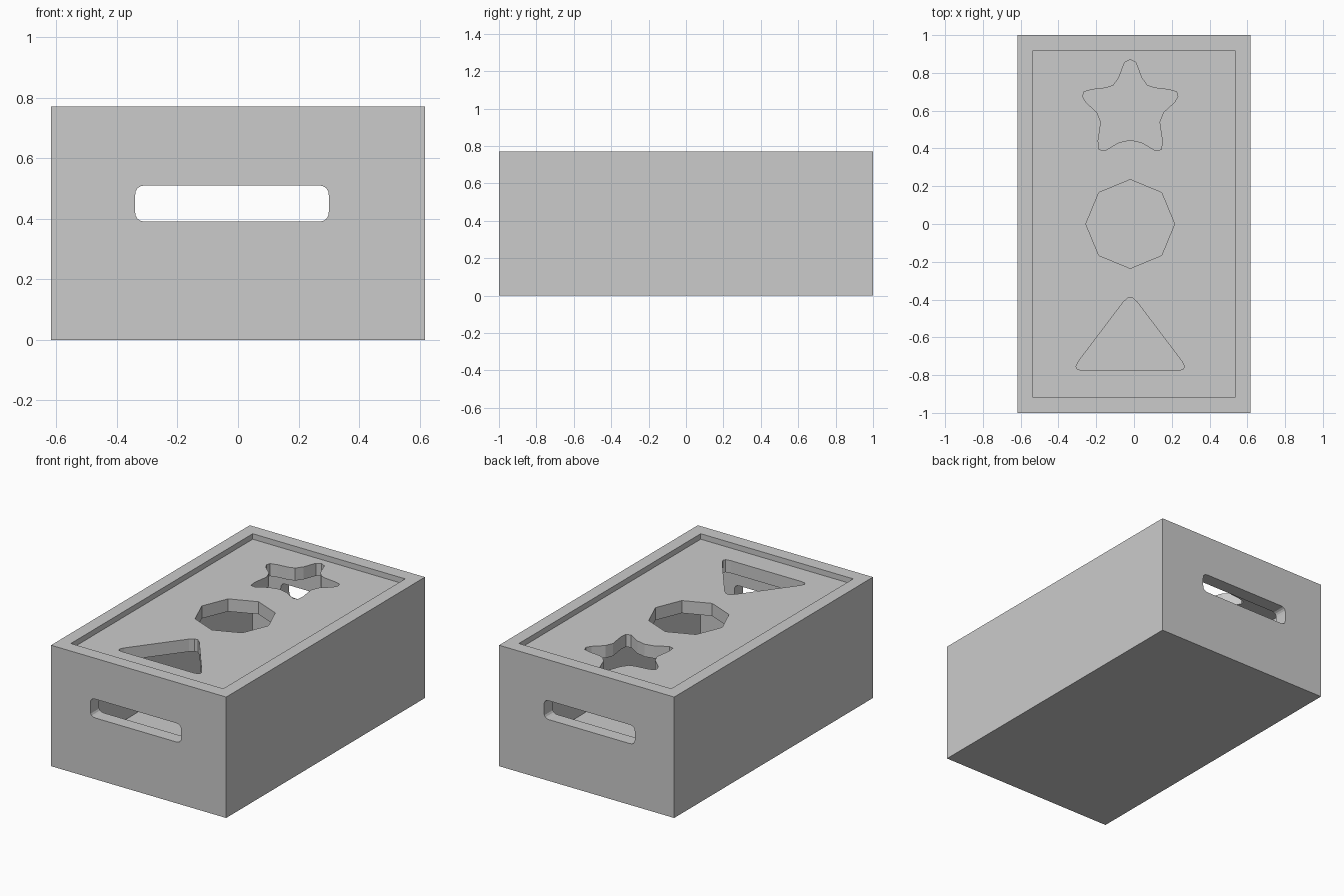
import bpy
import bmesh
import math
from mathutils import Matrix, Vector

HALF_X, HALF_Y, HEIGHT = 0.617, 1.0, 0.77
IN_X, IN_Y = 0.537, 0.915          # inner faces of the walls
FLOOR, LID_LOW, LID_TOP = 0.075, 0.655, 0.735
OFFSET = -0.02                     # openings sit slightly off centre

cube = bpy.data.objects.get("Cube")
if cube:
    bpy.data.objects.remove(cube, do_unlink=True)

grey = bpy.data.materials.new("light_grey")
grey.use_nodes = True
grey.diffuse_color = (0.6, 0.6, 0.6, 1)
grey.node_tree.nodes["Principled BSDF"].inputs["Base Color"].default_value = (0.6, 0.6, 0.6, 1)


def prism(name, outline, low, high, matrix=None):
    """Extrude a flat outline from low to high along local z."""
    bm = bmesh.new()
    face = bm.faces.new([bm.verts.new((x, y, low)) for x, y in outline])
    top = bmesh.ops.extrude_face_region(bm, geom=[face])["geom"]
    verts = [v for v in top if isinstance(v, bmesh.types.BMVert)]
    bmesh.ops.translate(bm, verts=verts, vec=(0, 0, high - low))
    bmesh.ops.recalc_face_normals(bm, faces=bm.faces)
    if matrix:
        bm.transform(matrix)
    mesh = bpy.data.meshes.new(name)
    bm.to_mesh(mesh)
    bm.free()
    mesh.materials.append(grey)
    obj = bpy.data.objects.new(name, mesh)
    bpy.context.collection.objects.link(obj)
    return obj


def rectangle(hx, hy):
    return [(-hx, -hy), (hx, -hy), (hx, hy), (-hx, hy)]


def rounded(corners, radius, steps=4):
    """Round every corner of a convex outline with an arc-like curve."""
    result = []
    for i, corner in enumerate(corners):
        c = Vector(corner)
        a = c + (Vector(corners[i - 1]) - c).normalized() * radius
        b = c + (Vector(corners[(i + 1) % len(corners)]) - c).normalized() * radius
        for k in range(steps + 1):
            t = k / steps
            result.append(tuple(a * (1 - t) ** 2 + c * 2 * t * (1 - t) + b * t * t))
    return result


def cut(target, cutter):
    cutter.hide_render = True
    mod = target.modifiers.new("cut", 'BOOLEAN')
    mod.operation = 'DIFFERENCE'
    mod.solver = 'EXACT'
    mod.object = cutter
    bpy.context.view_layer.objects.active = target
    bpy.ops.object.modifier_apply(modifier=mod.name)
    bpy.data.objects.remove(cutter, do_unlink=True)


# Hollow box with a recessed top panel
box = prism("sorting_box", rectangle(HALF_X, HALF_Y), 0, HEIGHT)
cut(box, prism("cavity", rectangle(IN_X, IN_Y), FLOOR, LID_LOW))
cut(box, prism("top_recess", rectangle(IN_X, IN_Y), LID_TOP, HEIGHT + 0.1))

# Long rounded handle slot through both end walls
slot = rounded(rectangle(0.32, 0.06), 0.035)
stand = Matrix.Translation((OFFSET, 0, 0.45)) @ Matrix.Rotation(math.pi / 2, 4, 'X')
cut(box, prism("handle_slot", slot, -1.2, 1.2, stand))

# Star, octagon and triangle openings in the top panel
half_star = [(0.03, 0.855), (0.06, 0.775), (0.09, 0.733), (0.13, 0.72), (0.2, 0.712),
             (0.245, 0.7), (0.252, 0.675), (0.235, 0.645), (0.175, 0.59), (0.155, 0.54),
             (0.17, 0.44), (0.165, 0.395), (0.135, 0.388), (0.06, 0.432)]
star = [(0, 0.87)] + half_star + [(0, 0.445)] + [(-x, y) for x, y in reversed(half_star)]
octagon = [(0.235 * math.cos(k * math.pi / 4), 0.235 * math.sin(k * math.pi / 4))
           for k in range(8)]
triangle = rounded([(-0.31, -0.775), (0.31, -0.775), (0, -0.365)], 0.06, 3)

shift = Matrix.Translation((OFFSET, 0, 0))
for name, outline in (("star", star), ("octagon", octagon), ("triangle", triangle)):
    cut(box, prism(name + "_opening", outline, LID_LOW - 0.05, LID_TOP + 0.1, shift))

for poly in box.data.polygons:
    poly.use_smooth = False
    poly.material_index = 0
